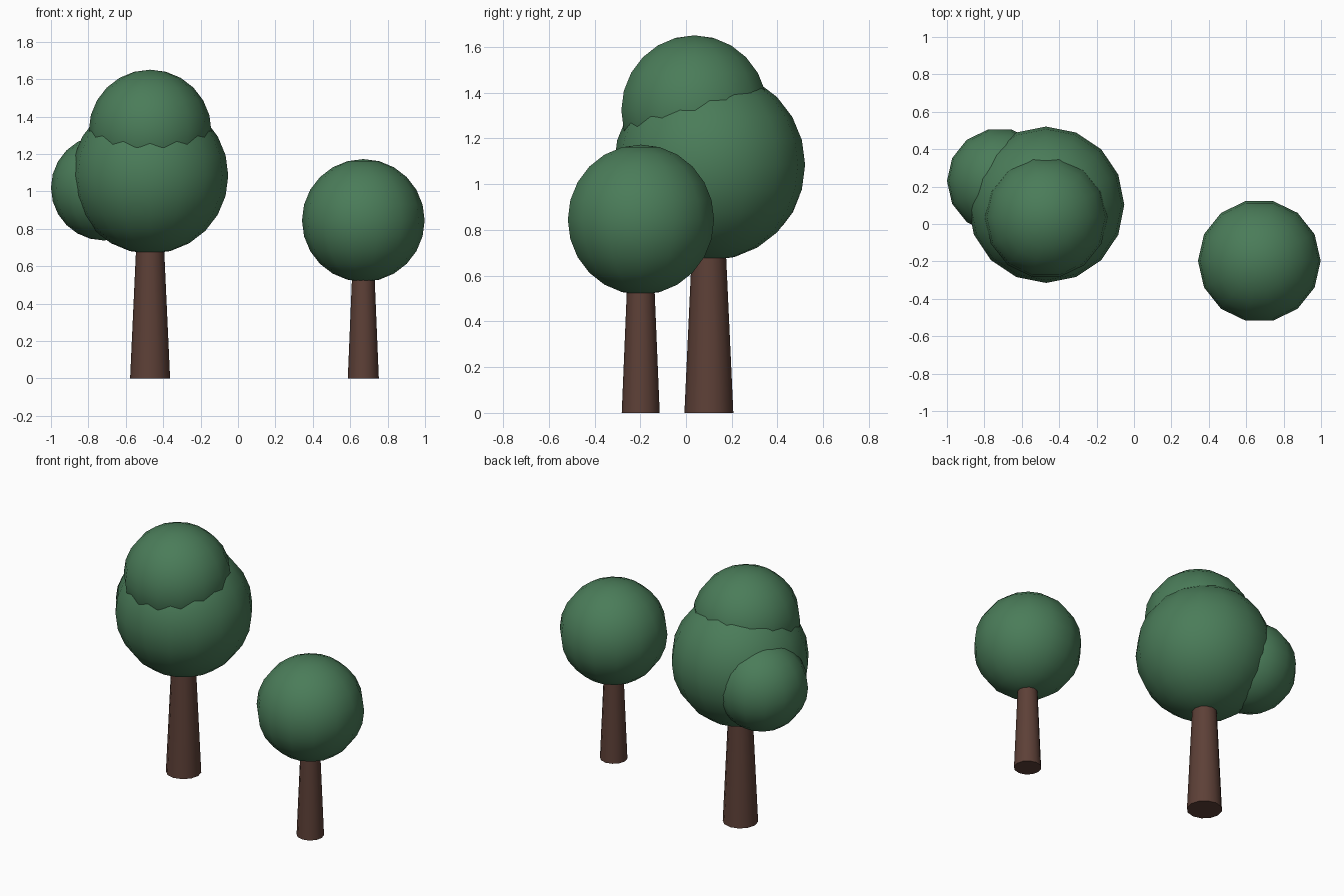
import bpy
import math

cube = bpy.data.objects.get("Cube")
if cube:
    bpy.data.objects.remove(cube, do_unlink=True)


def make_material(name, rgb):
    mat = bpy.data.materials.new(name)
    mat.use_nodes = True
    colour = (*rgb, 1.0)
    mat.diffuse_color = colour
    mat.node_tree.nodes["Principled BSDF"].inputs["Base Color"].default_value = colour
    return mat


leaf_green = make_material("leaf_green", (0.069, 0.202, 0.100))
bark_brown = make_material("bark_brown", (0.109, 0.051, 0.038))


def finish(name, mat):
    obj = bpy.context.object
    obj.name = obj.data.name = name
    obj.data.materials.append(mat)
    bpy.ops.object.shade_smooth_by_angle(angle=math.radians(40))
    return obj


def trunk(name, x, y, base_radius, top_radius, height):
    bpy.ops.mesh.primitive_cone_add(
        vertices=12, radius1=base_radius, radius2=top_radius,
        depth=height, location=(x, y, height / 2))
    return finish(name, bark_brown)


def foliage(name, centre, radius, segments=14):
    # quarter turn puts a meridian on the x axis
    bpy.ops.mesh.primitive_uv_sphere_add(
        segments=segments, ring_count=12, radius=radius,
        location=centre, rotation=(0, 0, math.pi / 2))
    return finish(name, leaf_green)


# Large tree: trunk with three overlapping foliage balls
trunk("large_tree_trunk", -0.47, 0.10, 0.107, 0.072, 0.76)
foliage("large_tree_main_foliage", (-0.47, 0.103, 1.085), 0.418, 16)
foliage("large_tree_top_foliage", (-0.47, 0.037, 1.323), 0.328)
foliage("large_tree_side_foliage", (-0.718, 0.23, 1.02), 0.282)

# Small tree: trunk with a single foliage ball
trunk("small_tree_trunk", 0.67, -0.198, 0.083, 0.058, 0.60)
foliage("small_tree_foliage", (0.67, -0.197, 0.845), 0.328)
